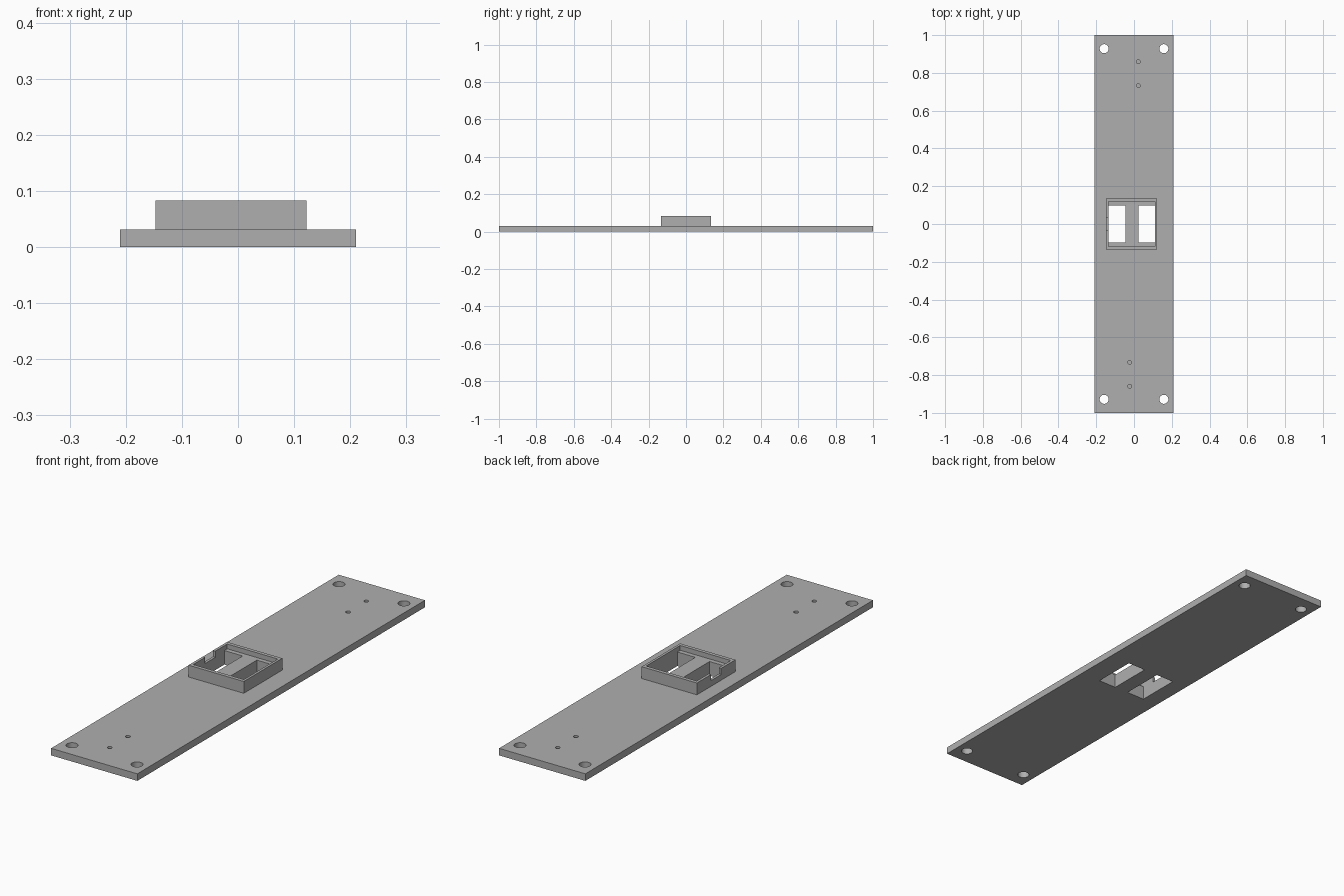
import bpy

cube = bpy.data.objects.get("Cube")
if cube:
    bpy.data.objects.remove(cube, do_unlink=True)

grey = bpy.data.materials.new("plain_grey")
grey.use_nodes = True
grey.diffuse_color = (0.43, 0.43, 0.43, 1)
grey.node_tree.nodes["Principled BSDF"].inputs["Base Color"].default_value = grey.diffuse_color

PLATE_TOP, FLOOR, RIM = 0.031, 0.062, 0.083


def box(name, x, y, z):
    """Box from (min, max) ranges on each axis."""
    bpy.ops.mesh.primitive_cube_add(size=1, location=[sum(r) / 2 for r in (x, y, z)])
    ob = bpy.context.object
    ob.name = name
    ob.scale = [r[1] - r[0] for r in (x, y, z)]
    bpy.ops.object.transform_apply(location=True, rotation=False, scale=True)
    ob.data.materials.append(grey)
    return ob


def drill(name, x, y, radius, bottom):
    """Round cutter reaching down to the given height."""
    bpy.ops.mesh.primitive_cylinder_add(vertices=32, radius=radius, depth=0.2,
                                        location=(x, y, bottom + 0.1))
    ob = bpy.context.object
    ob.name = name
    ob.data.materials.append(grey)
    return ob


def combine(target, tool, operation):
    """Apply a boolean and discard its tool."""
    mod = target.modifiers.new(operation, "BOOLEAN")
    mod.operation, mod.solver, mod.object = operation, "EXACT", tool
    bpy.context.view_layer.objects.active = target
    bpy.ops.object.modifier_apply(modifier=mod.name)
    bpy.data.objects.remove(tool, do_unlink=True)


# Long flat plate with the raised housing
plate = box("mounting_plate", (-0.21, 0.21), (-1, 1), (0, PLATE_TOP))
housing = box("housing", (-0.147, 0.122), (-0.134, 0.134), (0.01, RIM))
combine(plate, housing, "UNION")

# Shallow recess, two through windows and the side notch
cutters = [
    box("recess", (-0.135, 0.111), (-0.118, 0.118), (FLOOR, 0.2)),
    box("right_window", (-0.135, -0.046), (-0.098, 0.098), (-0.1, 0.2)),
    box("left_window", (0.023, 0.111), (-0.098, 0.098), (-0.1, 0.2)),
    box("side_notch", (-0.2, -0.12), (-0.035, 0.035), (0.056, 0.2)),
]

# Corner through holes and blind pilot holes
for side in (-1, 1):
    for end in (-1, 1):
        cutters.append(drill("corner_hole", side * 0.158, end * 0.928, 0.024, -0.1))
    for y in (0.733, 0.859):
        cutters.append(drill("pilot_hole", side * 0.023, side * y, 0.01, 0.01))

for cutter in cutters:
    combine(plate, cutter, "DIFFERENCE")

# Smooth bores, crisp edges
bpy.ops.object.select_all(action="DESELECT")
plate.select_set(True)
bpy.context.view_layer.objects.active = plate
bpy.ops.object.shade_smooth_by_angle(angle=0.5)
